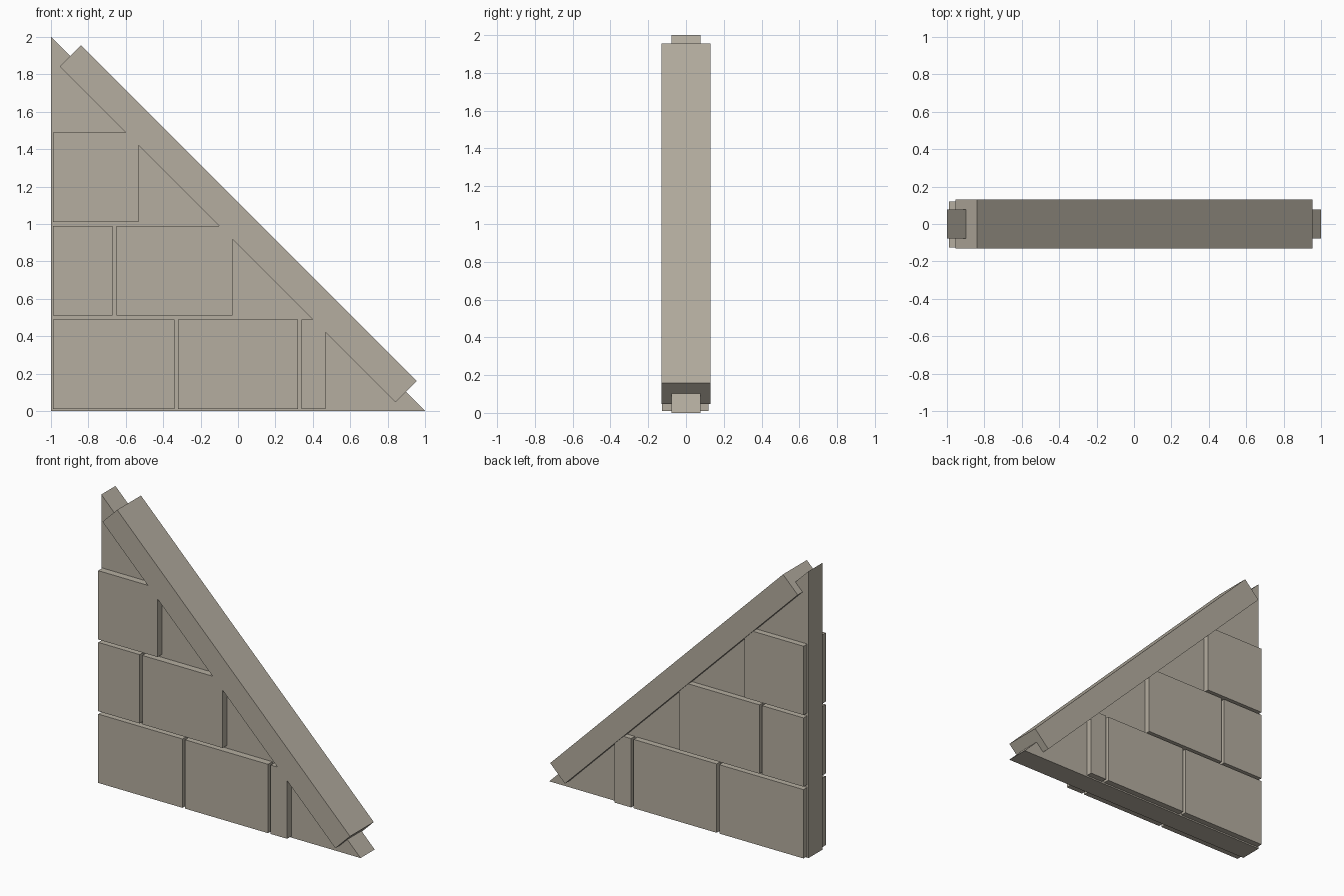
import bpy
import bmesh
import math

if "Cube" in bpy.data.objects:
    bpy.data.objects.remove(bpy.data.objects["Cube"])

stone = bpy.data.materials.new("stone")
stone.diffuse_color = (0.46, 0.42, 0.35, 1)
stone.use_nodes = True
stone.node_tree.nodes["Principled BSDF"].inputs["Base Color"].default_value = stone.diffuse_color


def prism(name, profile, y0, y1):
    """Extrude an (x, z) outline from y0 to y1."""
    bm = bmesh.new()
    face = bm.faces.new([bm.verts.new((x, y0, z)) for x, z in profile])
    ext = bmesh.ops.extrude_face_region(bm, geom=[face])
    verts = [v for v in ext["geom"] if isinstance(v, bmesh.types.BMVert)]
    bmesh.ops.translate(bm, verts=verts, vec=(0, y1 - y0, 0))
    bmesh.ops.recalc_face_normals(bm, faces=bm.faces)
    mesh = bpy.data.meshes.new(name)
    bm.to_mesh(mesh)
    bm.free()
    mesh.materials.append(stone)
    obj = bpy.data.objects.new(name, mesh)
    bpy.context.collection.objects.link(obj)
    return obj


# Triangular wall core
prism("wall_core", [(-1, 0), (1, 0), (-1, 2)], -0.078, 0.078)

# Stone blocks standing proud of the core on both sides, row by row
rows = [
    (0.01, 0.49, [(-0.99, -0.34), (-0.32, 0.32), (0.34, 0.467)]),
    (0.51, 0.99, [(-0.99, -0.67), (-0.65, -0.03)]),
    (1.01, 1.49, [(-0.99, -0.533)]),
]
for r, (z0, z1, spans) in enumerate(rows, 1):
    for c, (x0, x1) in enumerate(spans, 1):
        prism(f"stone_block_{r}_{c}",
              [(x0, z0), (x1, z0), (x1, z1), (x0, z1)], -0.126, 0.119)

# Sloping coping beam centred on the long edge
half_len, half_w = 1.27, 0.08
beam = prism("coping_beam",
             [(-half_len, -half_w), (half_len, -half_w),
              (half_len, half_w), (-half_len, half_w)], -0.131, 0.131)
beam.location = (0.001, 0, 1.001)
beam.rotation_euler = (0, math.radians(45), 0)
